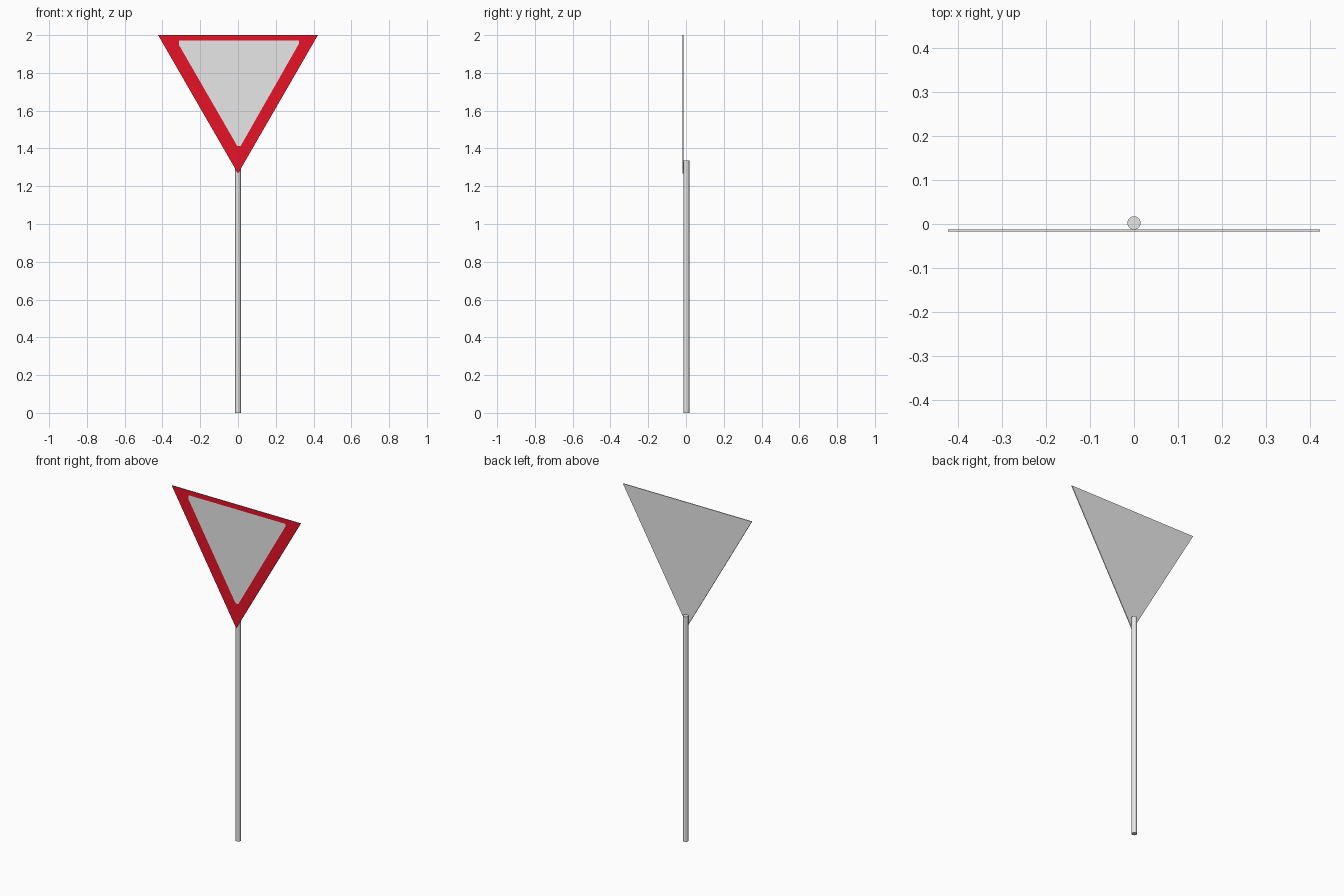
import bpy, bmesh

if "Cube" in bpy.data.objects:
    bpy.data.objects.remove(bpy.data.objects["Cube"])


def material(name, rgb):
    m = bpy.data.materials.new(name)
    m.diffuse_color = (*rgb, 1)
    m.use_nodes = True
    m.node_tree.nodes["Principled BSDF"].inputs["Base Color"].default_value = m.diffuse_color
    return m


grey = material("light grey", (0.8, 0.8, 0.8))
red = material("sign red", (0.8, 0.006, 0.02))

FRONT, BACK = -0.0175, -0.0125

# Pole
bpy.ops.mesh.primitive_cylinder_add(vertices=24, radius=0.015, depth=1.335,
                                    location=(0, 0.0025, 1.335 / 2))
pole = bpy.context.object
pole.name = "pole"
pole.data.materials.append(grey)
bpy.ops.object.shade_smooth_by_angle()

# Triangular sign plate with a grey field cut into its red front
bm = bmesh.new()
outer = [(-0.423, 2), (0.423, 2), (0, 1.267)]
field = [(-0.312, 1.972), (0.323, 1.972), (0.323, 1.955),
         (0.014, 1.413), (-0.004, 1.413), (-0.312, 1.947)]
o = [bm.verts.new((x, FRONT, z)) for x, z in outer]
b = [bm.verts.new((x, BACK, z)) for x, z in outer]
f = [bm.verts.new((x, FRONT, z)) for x, z in field]

# Red border
for vs in ((o[0], o[1], f[1], f[0]), (o[0], f[0], f[5]), (o[1], f[2], f[1]),
           (o[1], o[2], f[3], f[2]), (o[2], f[4], f[3]),
           (o[0], f[5], f[4], o[2])):
    bm.faces.new(vs).material_index = 1

# Grey field, back and rim
bm.faces.new(f)
bm.faces.new(b)
for i in range(3):
    j = (i + 1) % 3
    bm.faces.new((o[i], o[j], b[j], b[i]))
bmesh.ops.recalc_face_normals(bm, faces=bm.faces[:])

mesh = bpy.data.meshes.new("sign_plate")
bm.to_mesh(mesh)
bm.free()
mesh.materials.append(grey)
mesh.materials.append(red)
plate = bpy.data.objects.new("sign_plate", mesh)
bpy.context.collection.objects.link(plate)
